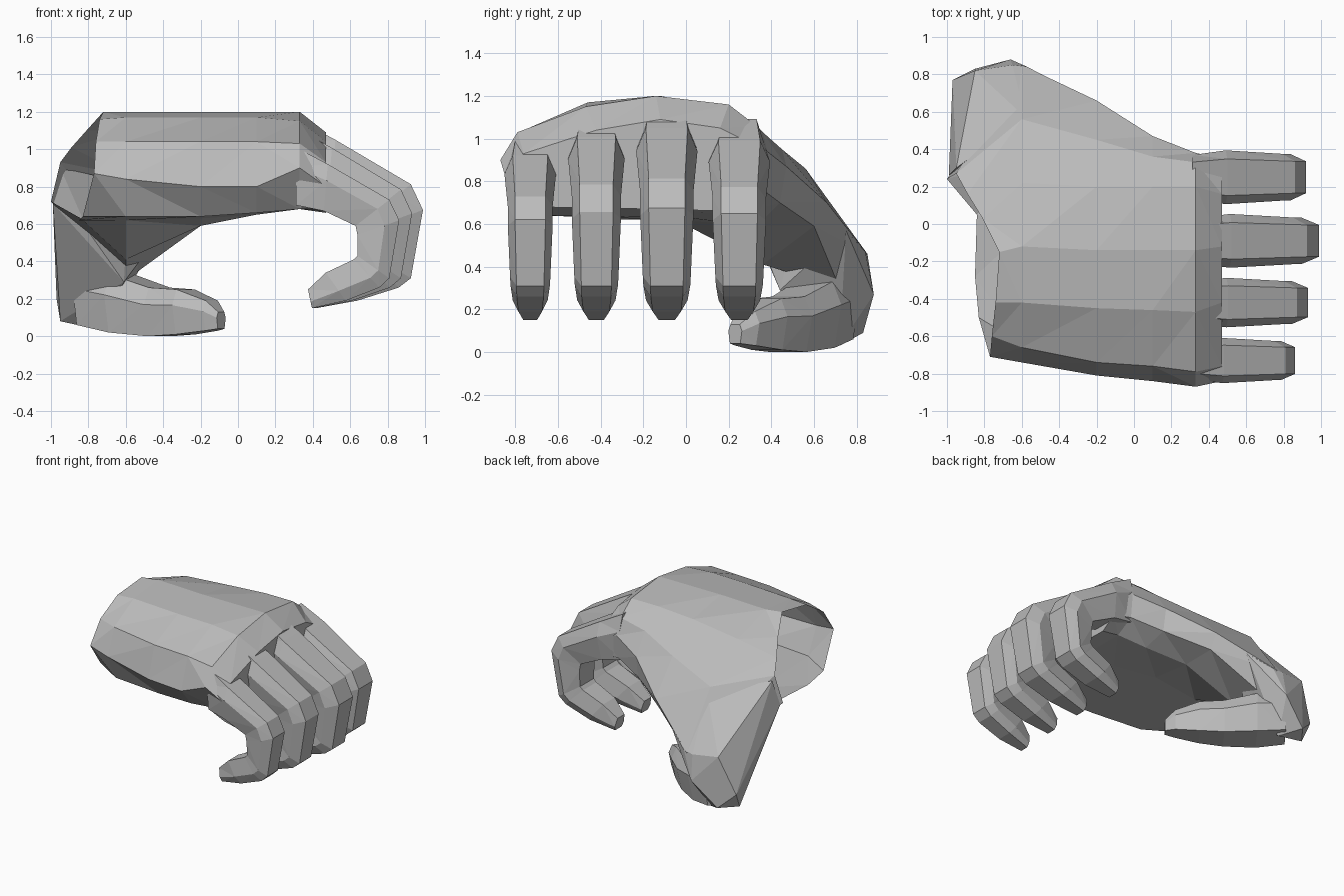
import bpy
import bmesh
from mathutils import Vector

cube = bpy.data.objects.get("Cube")
if cube:
    bpy.data.objects.remove(cube, do_unlink=True)

# One plain grey for the whole hand
grey = bpy.data.materials.new("plain grey")
grey.use_nodes = True
grey.diffuse_color = (0.5, 0.5, 0.5, 1)
grey.node_tree.nodes["Principled BSDF"].inputs["Base Color"].default_value = grey.diffuse_color


def finish(name, bm):
    """Turn a bmesh into a flat shaded, triangulated object."""
    bmesh.ops.recalc_face_normals(bm, faces=bm.faces)
    bmesh.ops.triangulate(bm, faces=bm.faces, quad_method='SHORT_EDGE')
    mesh = bpy.data.meshes.new(name)
    bm.to_mesh(mesh)
    bm.free()
    mesh.materials.append(grey)
    obj = bpy.data.objects.new(name, mesh)
    bpy.context.collection.objects.link(obj)
    return obj


def loft(name, sections, cap_start=True):
    """Bridge closed sections that have equal point counts."""
    bm = bmesh.new()
    rings = [[bm.verts.new(p) for p in section] for section in sections]
    count = len(rings[0])
    for ring, following in zip(rings, rings[1:]):
        for i in range(count):
            k = (i + 1) % count
            bm.faces.new((ring[i], ring[k], following[k], following[i]))
    bm.faces.new(rings[-1])
    if cap_start:
        bm.faces.new(rings[0])
    return finish(name, bm)


def digit_section(outer, inner, side, half):
    """Six sided section between the back and the pad of a digit."""
    middle = outer.lerp(inner, 0.35)
    return [outer - side * half * 0.68, outer + side * half * 0.68,
            middle + side * half,
            inner + side * half * 0.75, inner - side * half * 0.75,
            middle - side * half]


def point(*hundredths):
    return Vector(hundredths) / 100


# Palm: slanted open wrist rim, then sections toward the knuckles
wrist = [(-83, -50, 64), (-77, -71, 87), (-76, -60, 104), (-74, -42, 116),
         (-72, -15, 120), (-81, 3, 110), (-89, 16, 101), (-95, 27, 93),
         (-100, 24, 72), (-84, 5, 63), (-85, -28, 62)]
heel = [(-64, 64), (-74, 84), (-66, 104), (-42, 117), (-12, 120), (22, 110),
        (56, 86), (85, 46), (72, 30), (36, 41), (-5, 62)]
middle_palm = [(-68, 64), (-81, 80), (-74, 104), (-45, 117), (-14, 120), (20, 114),
               (45, 95), (66, 70), (60, 59), (33, 59), (0, 63)]
upper_palm = [(-72, 66), (-84, 80), (-76, 104), (-46, 117), (-14, 120), (20, 116),
              (36, 103), (47, 87), (44, 70), (25, 65), (-10, 66)]
knuckles = [(-72, 68), (-87, 90), (-79, 103), (-47, 115), (-14, 120), (20, 116),
            (33, 106), (38, 94), (36, 76), (22, 68), (-15, 68)]
finger_web = [(-70, 68), (-84, 80), (-76, 93), (-42, 104), (-12, 109), (16, 105),
              (30, 98), (35, 88), (34, 74), (22, 66), (-15, 67)]
sections = [[point(*p) for p in wrist]]
for x, outline in ((-60, heel), (-20, middle_palm), (10, upper_palm),
                   (33, knuckles), (47, finger_web)):
    sections.append([point(x, y, z) for y, z in outline])
loft("palm", sections, cap_start=False)

# Thumb base: faceted wedge dropping from the wrist to the thumb
bm = bmesh.new()
for corner in ((-95, 30, 90), (-99, 26, 71), (-93, 42, 46), (-97, 77, 20),
               (-95, 70, 8), (-85, 83, 9), (-66, 88, 27), (-65, 85, 46),
               (-58, 57, 82), (-72, 72, 3), (-85, 82, 48), (-80, 33, 56),
               (-61, 44, 29), (-57, 84, 47), (-40, 75, 57)):
    bm.verts.new(point(*corner))
bmesh.ops.convex_hull(bm, input=bm.verts)
finish("thumb_base", bm)

# Thumb: centre x, centre y, top, bottom, half width
across = Vector((0.6, 0.8, 0))
thumb = [(-80, 70, 36, 6, 14), (-62, 60, 33, 2, 16), (-42, 48, 26, 0, 14),
         (-28, 38, 25, 1, 12), (-14, 28, 19, 3, 8), (-9, 23, 13, 4, 4)]
loft("thumb", [digit_section(point(x, y, top), point(x, y, low), across, half / 100)
               for x, y, top, low, half in thumb])

# Fingers: back x, back z, pad x, pad z, relative width
finger_profile = [(31, 101, 31, 70, 0.95), (47, 92, 45, 67, 1.15),
                  (78, 73, 61, 59, 1.0), (83, 62, 62, 54, 1.0),
                  (78, 31, 62, 43, 0.9), (73, 26, 60, 41, 0.88),
                  (56, 19, 46, 34, 0.78), (39, 15, 37, 25, 0.45)]


def finger(name, y, half, stretch, lift):
    """Bent finger; stretch sets its reach and lift raises its knuckle."""
    def place(x, z):
        reach = 0.3 + (x / 100 - 0.3) * stretch
        return Vector((reach, y, z / 100 + lift * max(0, z / 100 - 0.4) / 0.6))
    side = Vector((0, 1, 0))
    loft(name, [digit_section(place(a, b), place(c, d), side, half * width)
                for a, b, c, d, width in finger_profile])


finger("index_finger", 0.25, 0.125, 1.17, 0.08)
finger("middle_finger", -0.09, 0.125, 1.3, 0.15)
finger("ring_finger", -0.42, 0.115, 1.19, 0.1)
finger("little_finger", -0.73, 0.105, 1.06, 0)
